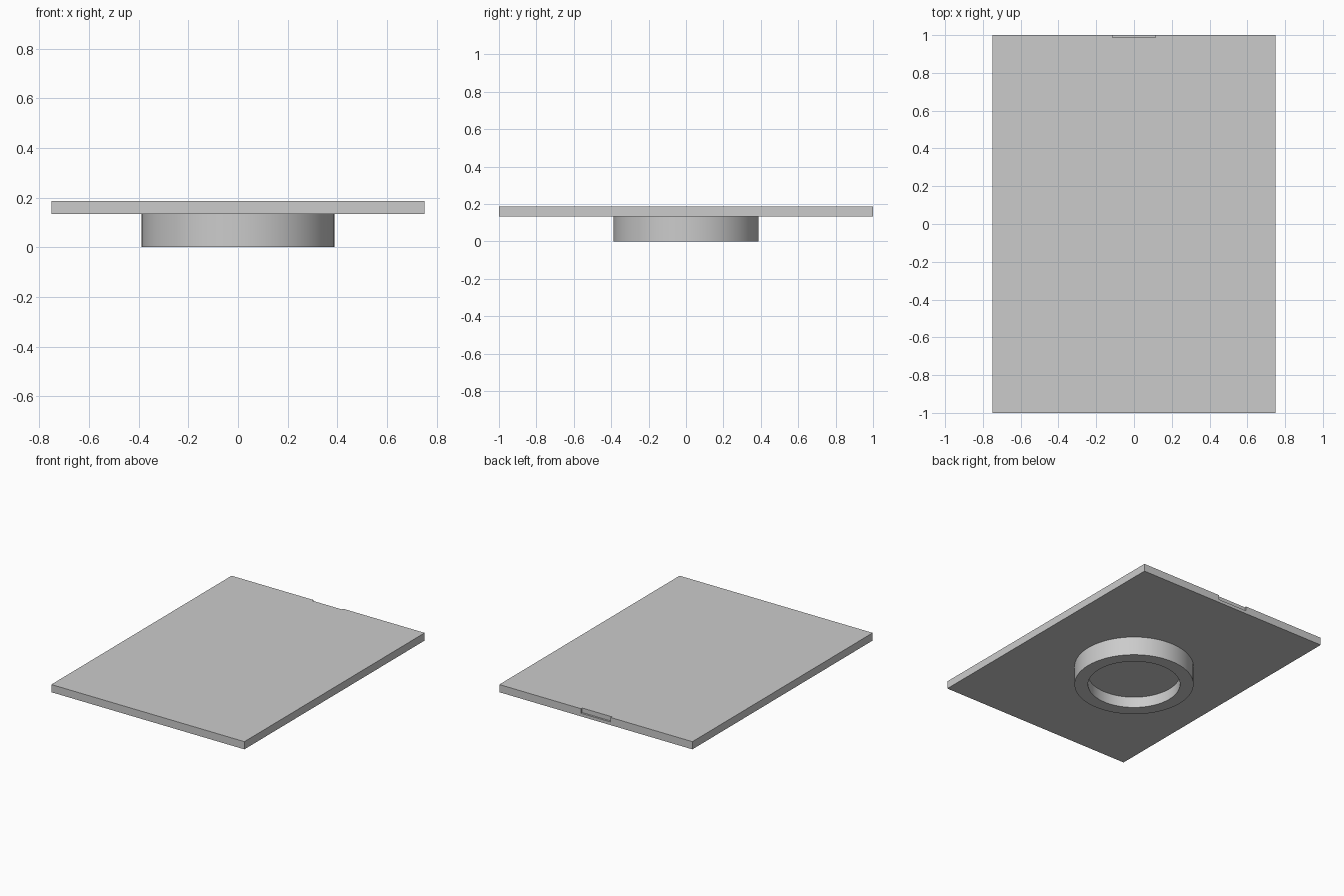
import bpy, bmesh, math

if "Cube" in bpy.data.objects:
    bpy.data.objects.remove(bpy.data.objects["Cube"])

grey = bpy.data.materials.new("plain grey")
grey.diffuse_color = (0.6, 0.6, 0.6, 1)
grey.use_nodes = True
grey.node_tree.nodes["Principled BSDF"].inputs["Base Color"].default_value = grey.diffuse_color

HALF_X, HALF_Y = 0.75, 1.0
Z_BOTTOM, Z_TOP = 0.133, 0.187


def finish(name, bm):
    bmesh.ops.recalc_face_normals(bm, faces=bm.faces)
    mesh = bpy.data.meshes.new(name)
    bm.to_mesh(mesh)
    bm.free()
    mesh.materials.append(grey)
    obj = bpy.data.objects.new(name, mesh)
    bpy.context.collection.objects.link(obj)
    return obj


def box(name, lo, hi):
    bm = bmesh.new()
    bmesh.ops.create_cube(bm, size=1)
    for v in bm.verts:
        v.co = [(a + b) / 2 + c * (b - a) for a, b, c in zip(lo, hi, v.co)]
    return finish(name, bm)


# Flat plate with a shallow finger notch in the top of its back edge
plate = box("plate", (-HALF_X, -HALF_Y, Z_BOTTOM), (HALF_X, HALF_Y, Z_TOP))
cutter = box("notch_cutter", (-0.115, HALF_Y - 0.013, Z_TOP - 0.032),
             (0.115, HALF_Y + 0.1, Z_TOP + 0.1))
cutter.hide_render = True
cutter.hide_viewport = True
cut = plate.modifiers.new("notch", 'BOOLEAN')
cut.operation = 'DIFFERENCE'
cut.solver = 'EXACT'
cut.object = cutter

# Round foot underneath, with a recessed floor: a profile spun around z
profile = [(0.388, Z_BOTTOM), (0.388, 0), (0.30, 0), (0.30, 0.077), (0, 0.077)]
bm = bmesh.new()
verts = [bm.verts.new((r, 0, z)) for r, z in profile]
edges = [bm.edges.new(pair) for pair in zip(verts, verts[1:])]
bmesh.ops.spin(bm, geom=verts + edges, cent=(0, 0, 0), axis=(0, 0, 1),
               angle=math.tau, steps=96, use_merge=True)
bmesh.ops.remove_doubles(bm, verts=bm.verts, dist=1e-5)
foot = finish("round_foot", bm)
# Open-topped shell: make the outer wall face outwards
wall = next(p for p in foot.data.polygons
            if abs(p.normal.z) < 0.1 and p.center.xy.length > 0.35)
if wall.normal.xy.dot(wall.center.xy) < 0:
    foot.data.flip_normals()

bpy.context.view_layer.objects.active = foot
foot.select_set(True)
bpy.ops.object.shade_smooth_by_angle(angle=math.radians(30))
